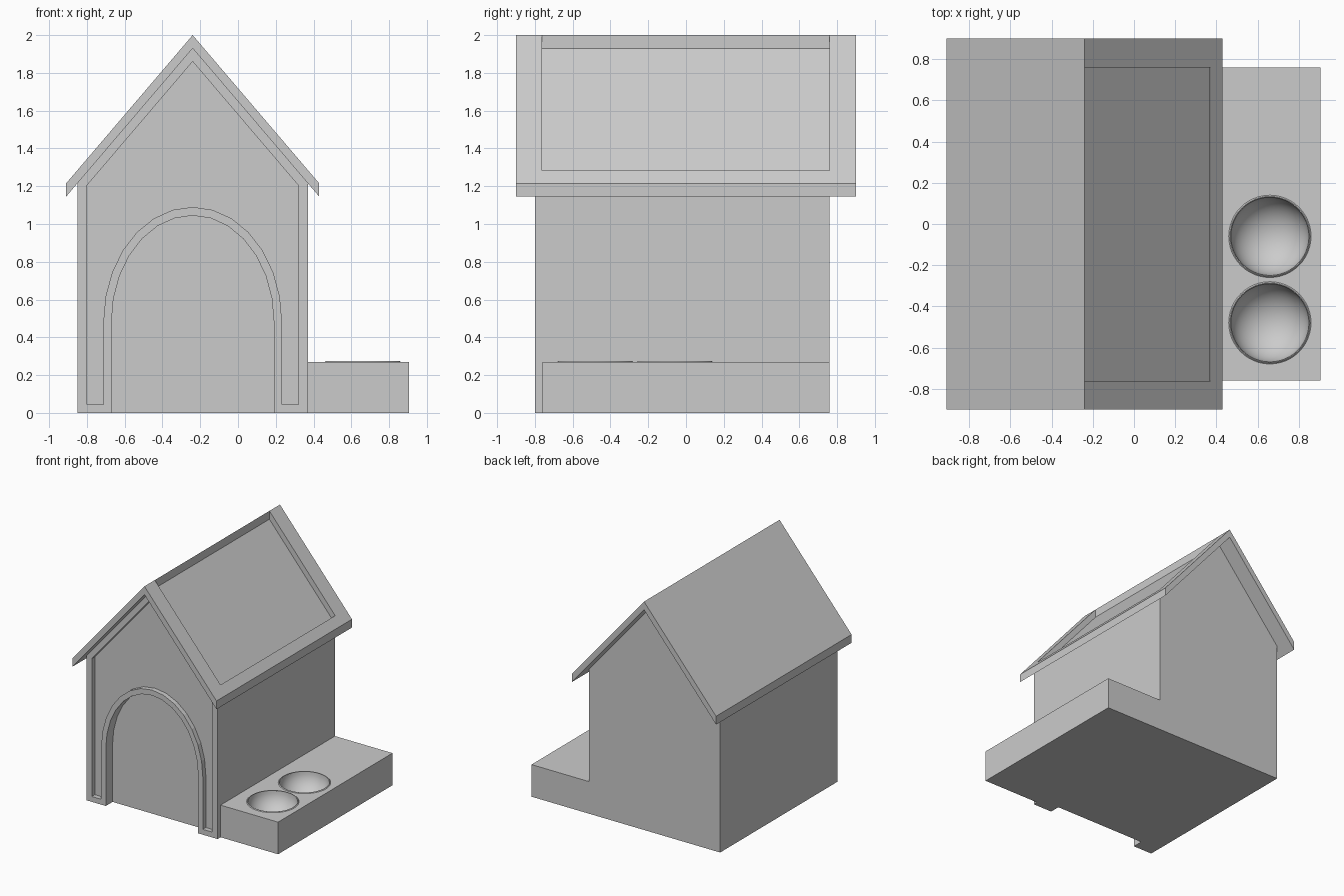
import bpy, bmesh
from math import sin, cos, pi

if "Cube" in bpy.data.objects:
    bpy.data.objects.remove(bpy.data.objects["Cube"])

CX = -0.24                 # house centre line
SLOPE = 0.785 / 0.67       # roof pitch


def prism(name, profile, y0, y1):
    """Extrude an (x, z) profile along y."""
    bm = bmesh.new()
    face = bm.faces.new([bm.verts.new((x, y0, z)) for x, z in profile])
    ext = bmesh.ops.extrude_face_region(bm, geom=[face])
    verts = [v for v in ext["geom"] if isinstance(v, bmesh.types.BMVert)]
    bmesh.ops.translate(bm, vec=(0, y1 - y0, 0), verts=verts)
    bmesh.ops.recalc_face_normals(bm, faces=bm.faces)
    mesh = bpy.data.meshes.new(name)
    bm.to_mesh(mesh)
    bm.free()
    ob = bpy.data.objects.new(name, mesh)
    bpy.context.collection.objects.link(ob)
    return ob


def activate(ob):
    bpy.ops.object.select_all(action='DESELECT')
    ob.select_set(True)
    bpy.context.view_layer.objects.active = ob


def cut(ob, cutter):
    cutter.hide_render = True
    activate(ob)
    mod = ob.modifiers.new("cut", 'BOOLEAN')
    mod.operation = 'DIFFERENCE'
    mod.solver = 'EXACT'
    mod.object = cutter
    bpy.ops.object.modifier_apply(modifier=mod.name)
    bpy.data.objects.remove(cutter)


def gable(half, bottom, apex):
    eave = apex - half * SLOPE
    return [(CX - half, bottom), (CX - half, eave), (CX, apex),
            (CX + half, eave), (CX + half, bottom)]


def arch(half, top, bottom, spring=0.48, n=14):
    """Doorway outline, right foot to left foot."""
    pts = [(CX + half * cos(pi * i / n), spring + (top - spring) * sin(pi * i / n))
           for i in range(n + 1)]
    return [(CX + half, bottom)] + pts + [(CX - half, bottom)]


# House body with sunken front panel and arched door recess
house = prism("house_body", gable(0.61, 0, 1.93), -0.80, 0.76)
panel = gable(0.56, 0.045, 1.86) + arch(0.473, 1.09, 0.045)
cut(house, prism("panel_cutter", panel, -0.9, -0.76))
cut(house, prism("door_cutter", arch(0.43, 1.045, -0.1), -0.9, -0.71))

# Roof, with an opening framed on the right slope
roof = prism("roof", [(CX - 0.67, 1.145), (CX - 0.67, 1.215), (CX, 2.0),
                      (CX + 0.67, 1.215), (CX + 0.67, 1.145), (CX, 1.93)], -0.90, 0.90)
cut(roof, prism("roof_cutter", [(CX, 1.0), (CX, 2.1), (0.372, 2.1), (0.372, 1.0)],
                -0.763, 0.76))

# Side platform with two bowls
platform = prism("side_platform", [(0.37, 0), (0.37, 0.27), (0.905, 0.27), (0.905, 0)],
                 -0.76, 0.76)
for i, y in enumerate((-0.48, -0.06)):
    bpy.ops.mesh.primitive_uv_sphere_add(segments=48, ring_count=24, radius=1,
                                         location=(0.66, y, 0.272))
    bowl = bpy.context.object
    bowl.scale = (0.19, 0.19, 0.17)
    bpy.context.view_layer.update()
    cut(platform, bowl)

    # Thin raised rim
    bm = bmesh.new()
    prof = [(0.19, 0.268), (0.19, 0.275), (0.194, 0.276), (0.2, 0.27), (0.2, 0.268)]
    vs = [bm.verts.new((r, 0, z)) for r, z in prof]
    es = [bm.edges.new((vs[k], vs[(k + 1) % 5])) for k in range(5)]
    bmesh.ops.spin(bm, geom=vs + es, cent=(0, 0, 0), axis=(0, 0, 1),
                   angle=2 * pi, steps=48, use_merge=True)
    bmesh.ops.remove_doubles(bm, verts=bm.verts, dist=1e-5)
    bmesh.ops.recalc_face_normals(bm, faces=bm.faces)
    mesh = bpy.data.meshes.new("bowl_rim")
    bm.to_mesh(mesh)
    bm.free()
    rim = bpy.data.objects.new(f"bowl_rim_{i + 1}", mesh)
    rim.location = (0.66, y, 0)
    bpy.context.collection.objects.link(rim)
    activate(rim)
    bpy.ops.object.shade_smooth_by_angle(angle=0.6)

activate(platform)
bpy.ops.object.shade_smooth_by_angle(angle=0.6)
